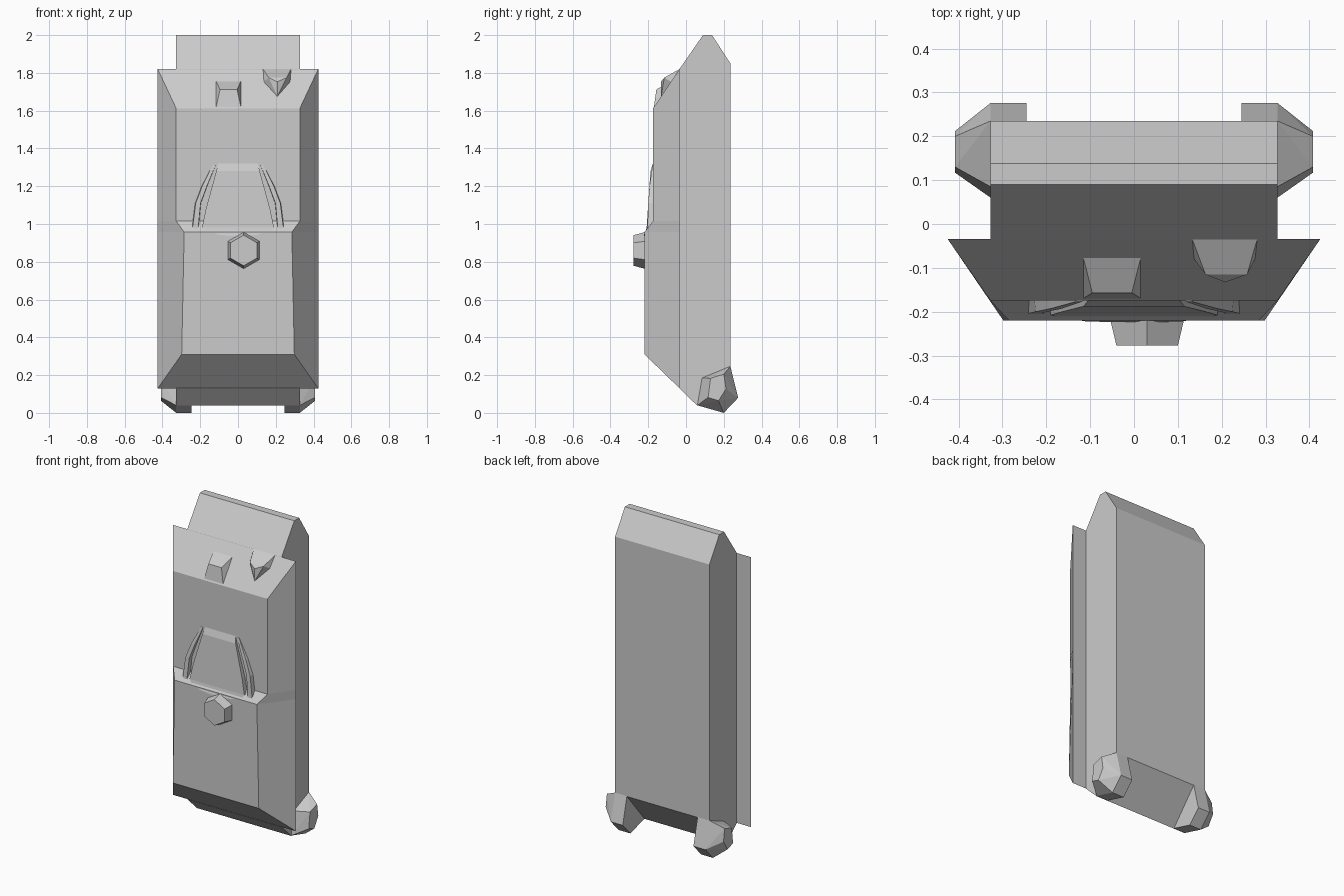
import bpy, bmesh, math

if "Cube" in bpy.data.objects:
    bpy.data.objects.remove(bpy.data.objects["Cube"])


def finish(bm, name):
    bmesh.ops.recalc_face_normals(bm, faces=bm.faces)
    bmesh.ops.dissolve_limit(bm, angle_limit=0.01, verts=bm.verts, edges=bm.edges)
    me = bpy.data.meshes.new(name)
    bm.to_mesh(me)
    bm.free()
    ob = bpy.data.objects.new(name, me)
    bpy.context.collection.objects.link(ob)
    return ob


def hull(name, pts):
    """Faceted convex block around a few points."""
    bm = bmesh.new()
    for p in pts:
        bm.verts.new(p)
    bmesh.ops.convex_hull(bm, input=bm.verts)
    return finish(bm, name)


def loft(name, rows):
    """Skin stacked rows: (front x0, x1, y, z, back x0, x1, y, z)."""
    bm = bmesh.new()
    rings = []
    for a, b, yf, zf, c, d, yb, zb in rows:
        rings.append([bm.verts.new(p) for p in
                      ((a, yf, zf), (b, yf, zf), (d, yb, zb), (c, yb, zb))])
    for r, s in zip(rings, rings[1:]):
        for i in range(4):
            j = (i + 1) % 4
            bm.faces.new((r[i], r[j], s[j], s[i]))
    bm.faces.new(rings[0])
    bm.faces.new(rings[-1])
    return finish(bm, name)


# Rear slab: side profile extruded across the width
profile = [(-0.035, 0.13), (0.06, 0.038), (0.235, 0.245), (0.235, 1.85),
           (0.138, 2.0), (0.09, 2.0), (-0.035, 1.82)]
hull("main_body", [(x, y, z) for x in (-0.327, 0.327) for y, z in profile])

# Front shell flaring out to a wide flange, with a raised lower panel
shell = [(0.298, -0.22, 0.31, 0.13), (0.285, -0.22, 0.957, 0.957),
         (0.327, -0.175, 1.015, 1.015), (0.327, -0.175, 1.612, 1.82)]
loft("front_shell", [(-w, w, y, z, -0.425, 0.425, -0.034, zb) for w, y, z, zb in shell])

# Centre flap, widening toward the bottom
flap = [(0.105, -0.175, 1.32), (0.115, -0.188, 1.28), (0.17, -0.202, 1.08),
        (0.19, -0.208, 0.985), (0.175, -0.212, 0.965), (0.11, -0.222, 0.945),
        (0.04, -0.224, 0.936)]
loft("centre_flap", [(-w, w, y, z, -w, w, -0.15, z) for w, y, z in flap])

# Narrow straps on both sides of the flap
strap = [(0.118, 0.132, -0.177, 1.315), (0.165, 0.19, -0.193, 1.2),
         (0.198, 0.224, -0.2, 1.11), (0.21, 0.24, -0.204, 0.985),
         (0.2, 0.22, -0.206, 0.965)]
for side, s in (("left", -1), ("right", 1)):
    loft(side + "_strap", [(s * a, s * b, y, z, s * (a - 0.003), s * (b + 0.006), -0.15, z)
                           for a, b, y, z in strap])

# Tapered hexagonal knob
hull("front_knob", [(0.03 + r * math.sin(i * math.pi / 3), y, 0.86 + r * math.cos(i * math.pi / 3))
                    for r, y in ((0.098, -0.215), (0.081, -0.277)) for i in range(6)])

# Two small lugs on the sloping upper front
hull("left_lug", [(-0.05 + s * w, y, z) for s in (-1, 1)
                  for w, y, z in ((0.066, -0.075, 1.757), (0.066, -0.17, 1.617),
                                  (0.045, -0.157, 1.712))])
right_base = [(0.133, 1.82), (0.137, 1.753), (0.208, 1.675), (0.276, 1.753), (0.281, 1.82)]
hull("right_lug", [(x, -0.035 - (1.82 - z) / 1.5, z) for x, z in right_base] +
     [(0.163, -0.115, 1.775), (0.208, -0.133, 1.753), (0.258, -0.115, 1.775)])

# Five-sided wheels tapering outwards
rim = [(0.085, 0.185), (0.06, 0.04), (0.2, 0.0), (0.276, 0.08), (0.235, 0.247)]
hub = [(0.13, 0.183), (0.117, 0.082), (0.172, 0.064), (0.212, 0.127), (0.2, 0.205)]
for side, s in (("left", -1), ("right", 1)):
    hull(side + "_wheel", [(s * x, y, z) for x, ring in ((0.245, rim), (0.327, rim), (0.408, hub))
                           for y, z in ring])
